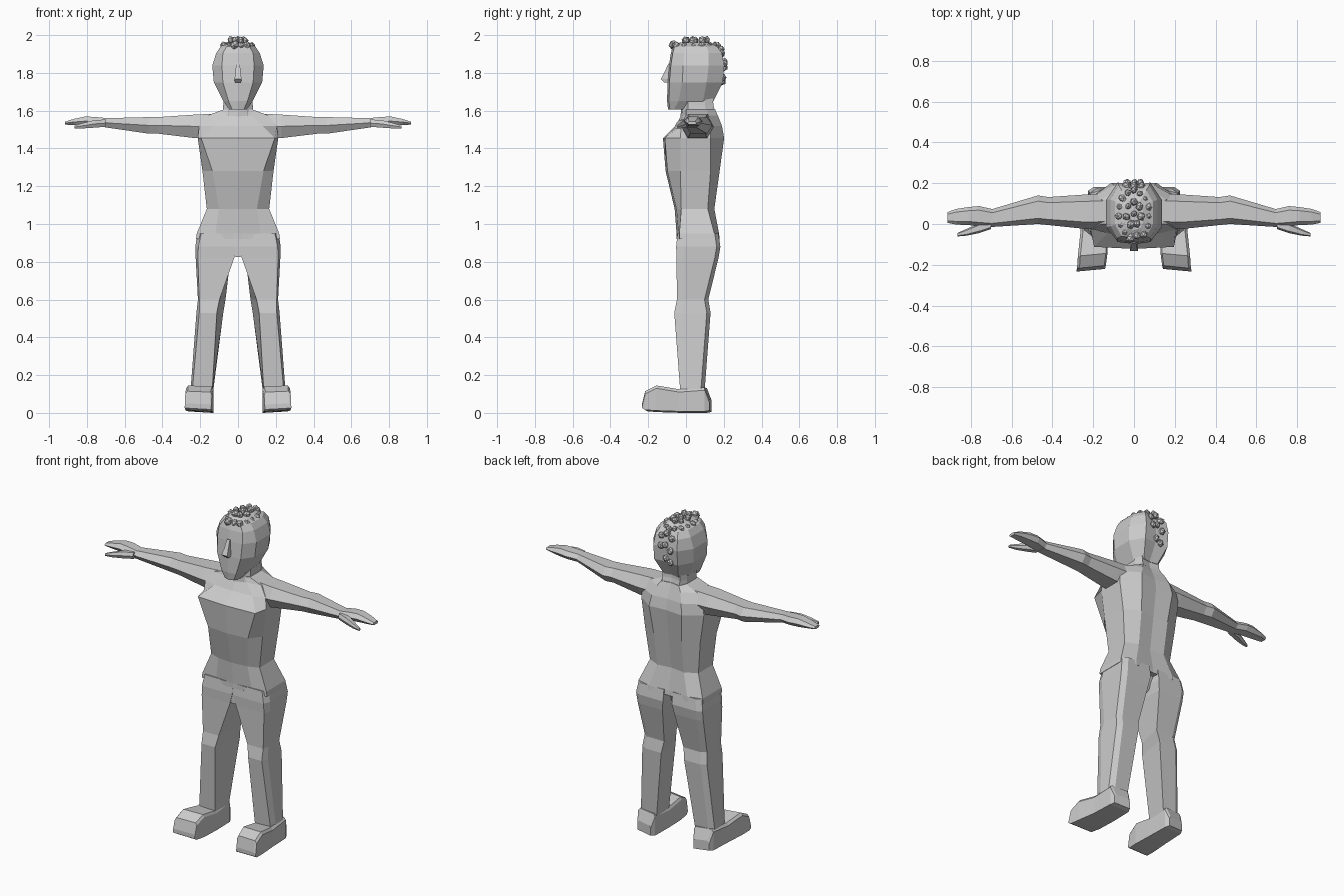
import bpy, bmesh, math, random
from mathutils import Matrix, Vector

random.seed(4)


def loft(name, rings, mirror=False):
    """Skin a list of equal-length closed rings, cap both ends."""
    bm = bmesh.new()
    loops = [[bm.verts.new(p) for p in r] for r in rings]
    n = len(loops[0])
    for a, b in zip(loops, loops[1:]):
        for i in range(n):
            j = (i + 1) % n
            bm.faces.new((a[i], a[j], b[j], b[i]))
    bm.faces.new(loops[0][::-1])
    bm.faces.new(loops[-1])
    bmesh.ops.recalc_face_normals(bm, faces=bm.faces)
    return finish(name, bm, mirror)


def finish(name, bm, mirror=False):
    mesh = bpy.data.meshes.new(name)
    bm.to_mesh(mesh)
    bm.free()
    ob = bpy.data.objects.new(name, mesh)
    bpy.context.collection.objects.link(ob)
    if mirror:
        m = ob.modifiers.new("mirror", 'MIRROR')
        m.use_mirror_merge = False
    return ob


def body_ring(z, wf, yf, w, y1, y2, wb, yb, bulge=0.01):
    """Symmetric ten-sided section: front corner, side, back corner."""
    half = [(wf, yf + bulge), (w, y1), (w, y2), (wb, yb)]
    pts = [(0, yf)] + half + [(0, yb - bulge)] + [(-x, y) for x, y in half[::-1]]
    return [(x, y, z) for x, y in pts]


# torso with hips
loft("torso", [body_ring(*r) for r in [
    (0.92, 0.12, -0.050, 0.222, -0.035, 0.15, 0.13, 0.178),
    (0.95, 0.12, -0.050, 0.218, -0.035, 0.15, 0.13, 0.175),
    (1.08, 0.10, -0.060, 0.165, -0.025, 0.115, 0.09, 0.150),
    (1.28, 0.135, -0.108, 0.188, -0.030, 0.13, 0.095, 0.178),
    (1.455, 0.195, -0.122, 0.213, -0.030, 0.13, 0.11, 0.202),
    (1.52, 0.13, -0.055, 0.205, -0.025, 0.13, 0.10, 0.190),
    (1.575, 0.07, -0.025, 0.16, 0.00, 0.12, 0.08, 0.168),
    (1.605, 0.05, -0.020, 0.08, 0.00, 0.11, 0.06, 0.155)]])

# crotch wedge joining the legs
loft("crotch", [[(x, y, z) for x, y in ((-w, -0.048), (w, -0.048), (w, yb), (-w, yb))]
                for z, w, yb in ((0.825, 0.012, 0.08), (0.87, 0.04, 0.11), (0.95, 0.09, 0.15))])

# neck
loft("neck", [body_ring(*r) for r in [
    (1.55, 0.05, -0.030, 0.085, 0.01, 0.11, 0.06, 0.165),
    (1.63, 0.045, -0.025, 0.078, 0.01, 0.10, 0.06, 0.145),
    (1.70, 0.045, -0.025, 0.075, 0.01, 0.10, 0.06, 0.140)]])

# head
loft("head", [body_ring(*r) for r in [
    (1.605, 0.030, -0.095, 0.045, -0.065, -0.02, 0.03, -0.005),
    (1.65, 0.050, -0.100, 0.078, -0.040, 0.09, 0.05, 0.145),
    (1.75, 0.080, -0.098, 0.128, -0.020, 0.11, 0.08, 0.195),
    (1.84, 0.085, -0.090, 0.136, -0.015, 0.12, 0.08, 0.203),
    (1.905, 0.080, -0.080, 0.115, -0.010, 0.12, 0.075, 0.190),
    (1.94, 0.060, -0.070, 0.092, -0.005, 0.11, 0.06, 0.165),
    (1.962, 0.030, -0.030, 0.045, 0.010, 0.08, 0.03, 0.115)]])

# nose
loft("nose", [[(x, y, z) for x, y in ((-w, -0.07), (-w, yf), (w, yf), (w, -0.07))]
              for z, w, yf in ((1.75, 0.016, -0.115), (1.768, 0.019, -0.133),
                               (1.80, 0.014, -0.116), (1.85, 0.010, -0.093))])

# legs: (z, front inner/outer x, back inner/outer x, front y, back y)
legs = [
    (0.95, 0.0, 0.195, 0.03, 0.215, -0.045, 0.172),
    (0.88, 0.004, 0.21, 0.03, 0.226, -0.052, 0.182),
    (0.82, 0.02, 0.212, 0.04, 0.224, -0.050, 0.172),
    (0.60, 0.098, 0.205, 0.066, 0.212, -0.048, 0.118),
    (0.53, 0.112, 0.205, 0.078, 0.220, -0.062, 0.130),
    (0.11, 0.137, 0.243, 0.132, 0.252, -0.030, 0.098)]
loft("leg", [[(fi, yf, z), (fo, yf, z), (bo, yf + 0.04, z), (bo, yb - 0.02, z),
              (bo - 0.03, yb, z), (bi, yb, z)]
             for z, fi, fo, bi, bo, yf, yb in legs], True)

# feet: (y, inner x, outer x, bottom z, top z)
feet = [(0.13, 0.145, 0.245, 0.005, 0.07), (0.105, 0.133, 0.256, 0.0, 0.135),
        (-0.03, 0.130, 0.262, 0.0, 0.125), (-0.15, 0.130, 0.275, 0.004, 0.145),
        (-0.21, 0.138, 0.279, 0.008, 0.115), (-0.226, 0.142, 0.282, 0.018, 0.05)]
loft("foot", [[(xi, y + 0.006, zb), (xo, y - 0.006, zb + 0.008), (xo, y - 0.006, zt - 0.015),
               (xo - 0.012, y - 0.006, zt), (xi + 0.008, y + 0.006, zt - 0.005),
               (xi, y + 0.006, zt - 0.02)]
              for y, xi, xo, zb, zt in feet], True)


def limb_ring(x, y1, y2, zb, zt, slant=0.0):
    zm, d, c = (zb + zt) / 2, (y2 - y1) * 0.2, slant
    return [(x + c, y1, zm), (x + c, y1 + d, zb), (x, y2 - d, zb),
            (x, y2, zm), (x, y2 - d, zt), (x + c, y1 + d, zt)]


# arms and hands
loft("arm", [limb_ring(*r) for r in [
    (0.10, -0.02, 0.15, 1.45, 1.585), (0.23, -0.025, 0.145, 1.455, 1.579),
    (0.42, -0.005, 0.132, 1.478, 1.566), (0.47, 0.0, 0.14, 1.478, 1.566),
    (0.705, -0.015, 0.070, 1.512, 1.560)]], True)
loft("hand", [limb_ring(*r) for r in [
    (0.69, -0.015, 0.072, 1.512, 1.560), (0.76, -0.012, 0.088, 1.518, 1.567),
    (0.81, -0.005, 0.083, 1.520, 1.569), (0.87, -0.003, 0.074, 1.524, 1.556),
    (0.915, 0.006, 0.058, 1.526, 1.542)]], True)
loft("thumb", [limb_ring(*r) for r in [
    (0.70, -0.025, 0.020, 1.515, 1.553), (0.76, -0.045, 0.004, 1.510, 1.550),
    (0.82, -0.057, -0.024, 1.506, 1.535), (0.865, -0.061, -0.044, 1.506, 1.520)]], True)

# curly hair: concentric tufts on the crown and a trail down the back
bm = bmesh.new()


def curl(x, y, z, r):
    spin = Matrix.Rotation(random.uniform(0, math.pi), 4, Vector((x, y - 0.06, 0.3)))
    size = Matrix.Diagonal((r, r * random.uniform(0.8, 1.3), r * 1.1, 1))
    bmesh.ops.create_icosphere(bm, subdivisions=1, radius=1,
                               matrix=Matrix.Translation((x, y, z)) @ spin @ size)


for n, rx, ry, z in ((1, 0, 0, 1.977), (7, 0.036, 0.06, 1.971), (15, 0.078, 0.118, 1.946)):
    for i in range(n):
        a = 2 * math.pi * i / n + 0.5 * math.pi
        k = random.uniform(0.9, 1.08)
        curl(rx * k * math.cos(a), 0.05 + ry * k * math.sin(a),
             z + random.uniform(-0.006, 0.004), random.uniform(0.016, 0.022))
for x, y, z in ((0, 0.185, 1.925), (-0.035, 0.187, 1.90), (0.035, 0.187, 1.905),
                (0, 0.203, 1.86), (0.03, 0.203, 1.85), (-0.035, 0.20, 1.83),
                (0.0, 0.195, 1.775), (-0.03, 0.193, 1.755)):
    curl(x, y, z, 0.02)
finish("hair_curls", bm)
